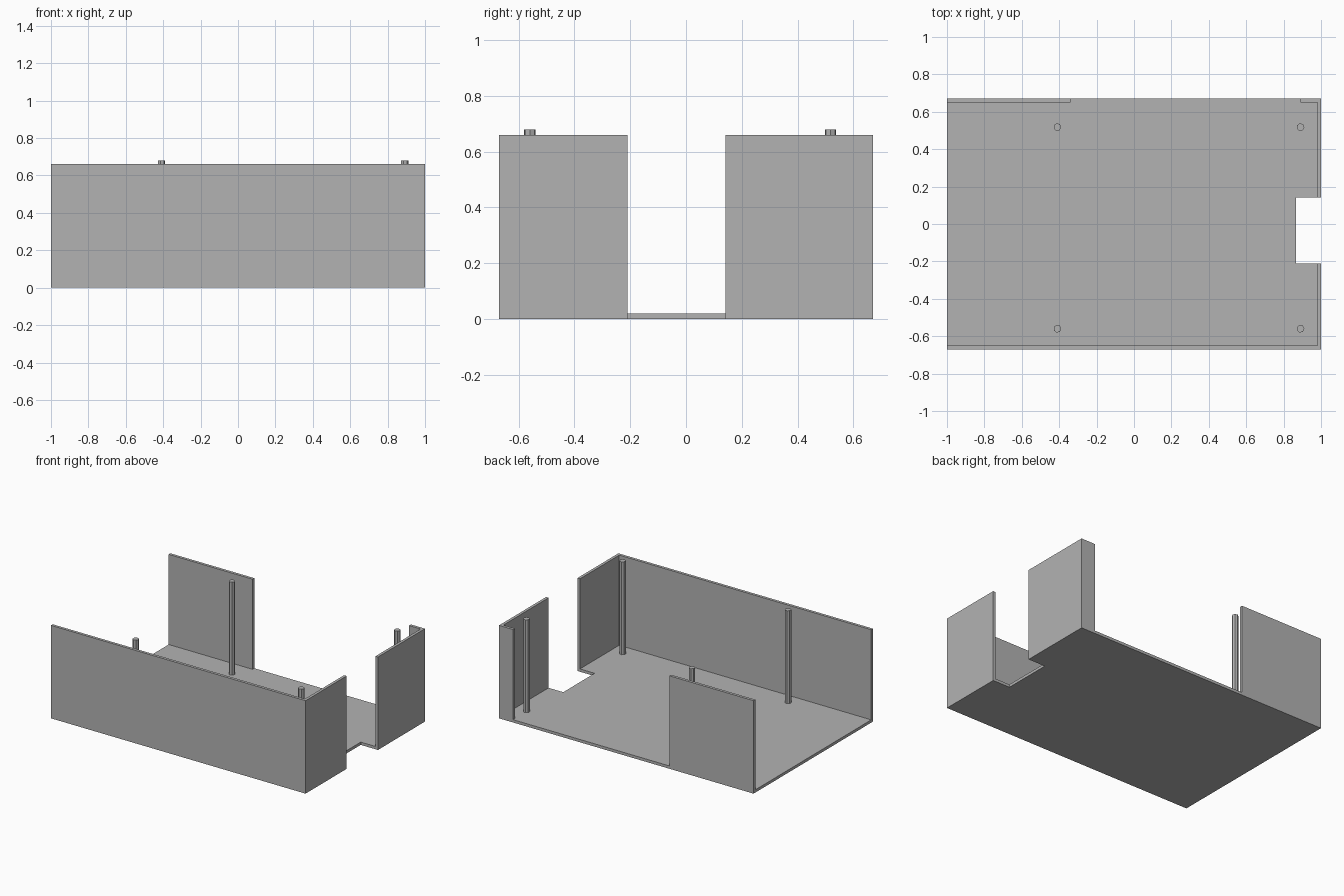
import bpy
import bmesh
from math import cos, sin, tau

cube = bpy.data.objects.get("Cube")
if cube:
    bpy.data.objects.remove(cube, do_unlink=True)

# Main dimensions
X, Y = 1.0, 0.67
T = 0.02
WALL_TOP, POST_TOP = 0.66, 0.68
NOTCH_X, NOTCH_LOW, NOTCH_HIGH = 0.865, -0.21, 0.142
POST_RADIUS, POST_SIDES = 0.021, 7

grey = bpy.data.materials.new("plain grey")
grey.use_nodes = True
colour = (0.45, 0.45, 0.45, 1)
grey.diffuse_color = colour
grey.node_tree.nodes["Principled BSDF"].inputs["Base Color"].default_value = colour


def extrude_outline(name, outline, low, high):
    """Raise a flat outline into a solid between two heights."""
    bm = bmesh.new()
    face = bm.faces.new([bm.verts.new((x, y, low)) for x, y in outline])
    raised = bmesh.ops.extrude_face_region(bm, geom=[face], use_keep_orig=True)
    verts = [v for v in raised["geom"] if isinstance(v, bmesh.types.BMVert)]
    bmesh.ops.translate(bm, verts=verts, vec=(0, 0, high - low))
    bmesh.ops.recalc_face_normals(bm, faces=bm.faces)
    mesh = bpy.data.meshes.new(name)
    bm.to_mesh(mesh)
    bm.free()
    mesh.materials.append(grey)
    obj = bpy.data.objects.new(name, mesh)
    bpy.context.collection.objects.link(obj)
    return obj


# Floor with the notch in its +x edge
extrude_outline("floor", [
    (-X, -Y), (X, -Y), (X, NOTCH_LOW), (NOTCH_X, NOTCH_LOW),
    (NOTCH_X, NOTCH_HIGH), (X, NOTCH_HIGH), (X, Y), (-X, Y)], 0, T)

# Front wall turning the corner up to the notch
extrude_outline("front_corner_wall", [
    (-X, -Y), (X, -Y), (X, NOTCH_LOW), (X - T, NOTCH_LOW),
    (X - T, T - Y), (-X, T - Y)], T, WALL_TOP)

# Back corner wall with its short return
extrude_outline("back_corner_wall", [
    (X, NOTCH_HIGH), (X, Y), (0.89, Y), (0.89, Y - T),
    (X - T, Y - T), (X - T, NOTCH_HIGH)], T, WALL_TOP)

# Separate panel at the other end of the back edge
extrude_outline("back_panel", [
    (-X, Y - T), (-0.34, Y - T), (-0.34, Y), (-X, Y)], T, WALL_TOP)

# Four standing posts
for side, px in (("right", -0.41), ("left", 0.89)):
    for end, py in (("front", -0.56), ("back", 0.518)):
        ring = [(px + POST_RADIUS * cos(tau * i / POST_SIDES),
                 py + POST_RADIUS * sin(tau * i / POST_SIDES))
                for i in range(POST_SIDES)]
        extrude_outline(f"{end}_{side}_post", ring, T, POST_TOP)
